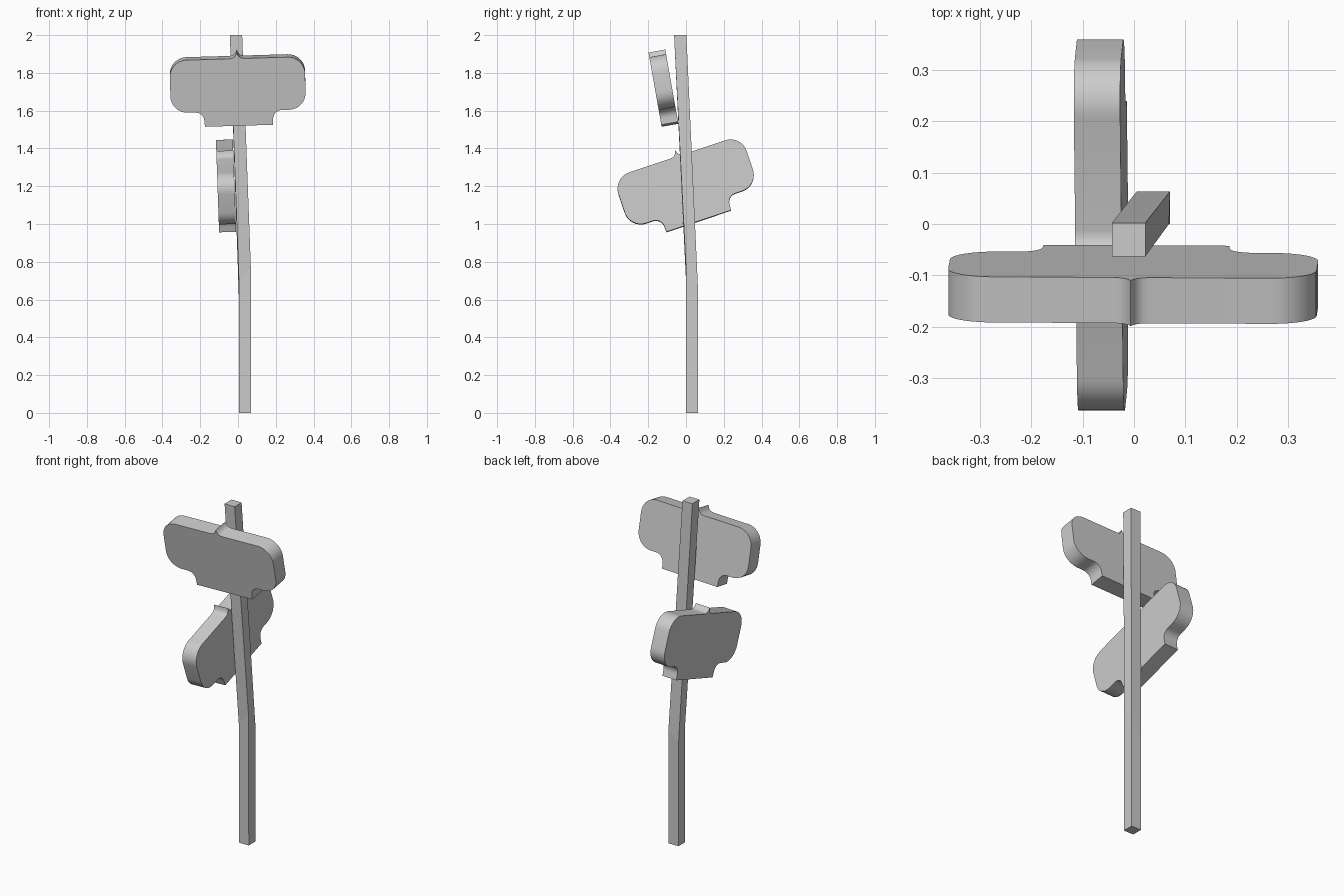
import bpy, bmesh
from math import sin, cos, radians
from mathutils import Matrix, Vector

if "Cube" in bpy.data.objects:
    bpy.data.objects.remove(bpy.data.objects["Cube"])


def make_object(name, bm, matrix=None, smooth=False):
    bmesh.ops.recalc_face_normals(bm, faces=bm.faces)
    mesh = bpy.data.meshes.new(name)
    bm.to_mesh(mesh)
    bm.free()
    if matrix:
        mesh.transform(matrix)
    obj = bpy.data.objects.new(name, mesh)
    bpy.context.collection.objects.link(obj)
    if smooth:
        bpy.ops.object.select_all(action='DESELECT')
        obj.select_set(True)
        bpy.context.view_layer.objects.active = obj
        bpy.ops.object.shade_smooth_by_angle(angle=radians(35))
    return obj


def loft_quads(name, rings):
    """Closed prism through a list of four-point rings."""
    bm = bmesh.new()
    loops = [[bm.verts.new(p) for p in ring] for ring in rings]
    for a, b in zip(loops, loops[1:]):
        for i in range(4):
            j = (i + 1) % 4
            bm.faces.new((a[i], a[j], b[j], b[i]))
    bm.faces.new(loops[0])
    bm.faces.new(loops[-1])
    return make_object(name, bm)


def arc(cx, cz, r, a0, a1, n=10):
    return [(cx + r * cos(radians(a0 + (a1 - a0) * i / n)),
             cz + r * sin(radians(a0 + (a1 - a0) * i / n))) for i in range(n + 1)]


def sign(name, location, turn, tilt, roll, depth=0.09):
    """Board with rounded corners, a stepped lower tab and a pointed crest."""
    half = [(0.18, 0)]
    half += arc(0.23, 0.03, 0.048, 180, 90)
    half += arc(0.268, 0.168, 0.09, -90, 0)
    half += arc(0.268, 0.271, 0.09, 0, 90)
    half += [(0.036, 0.361), (0.022, 0.364), (0.013, 0.37), (0.006, 0.379)]
    outline = half + [(0, 0.394)] + [(-x, z) for x, z in reversed(half)]
    bm = bmesh.new()
    face = bm.faces.new([bm.verts.new((x, 0, z)) for x, z in outline])
    ext = bmesh.ops.extrude_face_region(bm, geom=[face], use_keep_orig=True)
    moved = [g for g in ext['geom'] if isinstance(g, bmesh.types.BMVert)]
    bmesh.ops.translate(bm, verts=moved, vec=(0, depth, 0))
    m = (Matrix.Translation(Vector(location))
         @ Matrix.Rotation(radians(turn), 4, 'Z')
         @ Matrix.Rotation(radians(tilt), 4, 'X')
         @ Matrix.Rotation(radians(roll), 4, 'Y'))
    return make_object(name, bm, m, smooth=True)


# Post: upright lower part and leaning upper part, meeting on a slanted break
base = [(0.005, 0, 0), (0.07, 0, 0), (0.07, 0.063, 0), (0.005, 0.063, 0)]
joint = [(0.005, 0, 0.70), (0.068, 0, 0.77), (0.07, 0.063, 0.665), (0.005, 0.063, 0.60)]
top = [(-0.043, -0.063, 2), (0.022, -0.063, 2), (0.022, 0.002, 2), (-0.043, 0.002, 2)]
loft_quads("lower_post", [base, joint])
loft_quads("upper_post", [joint, top])

# Sign boards: one facing front, one facing sideways
sign("upper_sign", (0.005, -0.13, 1.52), 0, 10, -1.7)
sign("lower_sign", (-0.012, 0.068, 1.016), 90, -2, -18.5)
